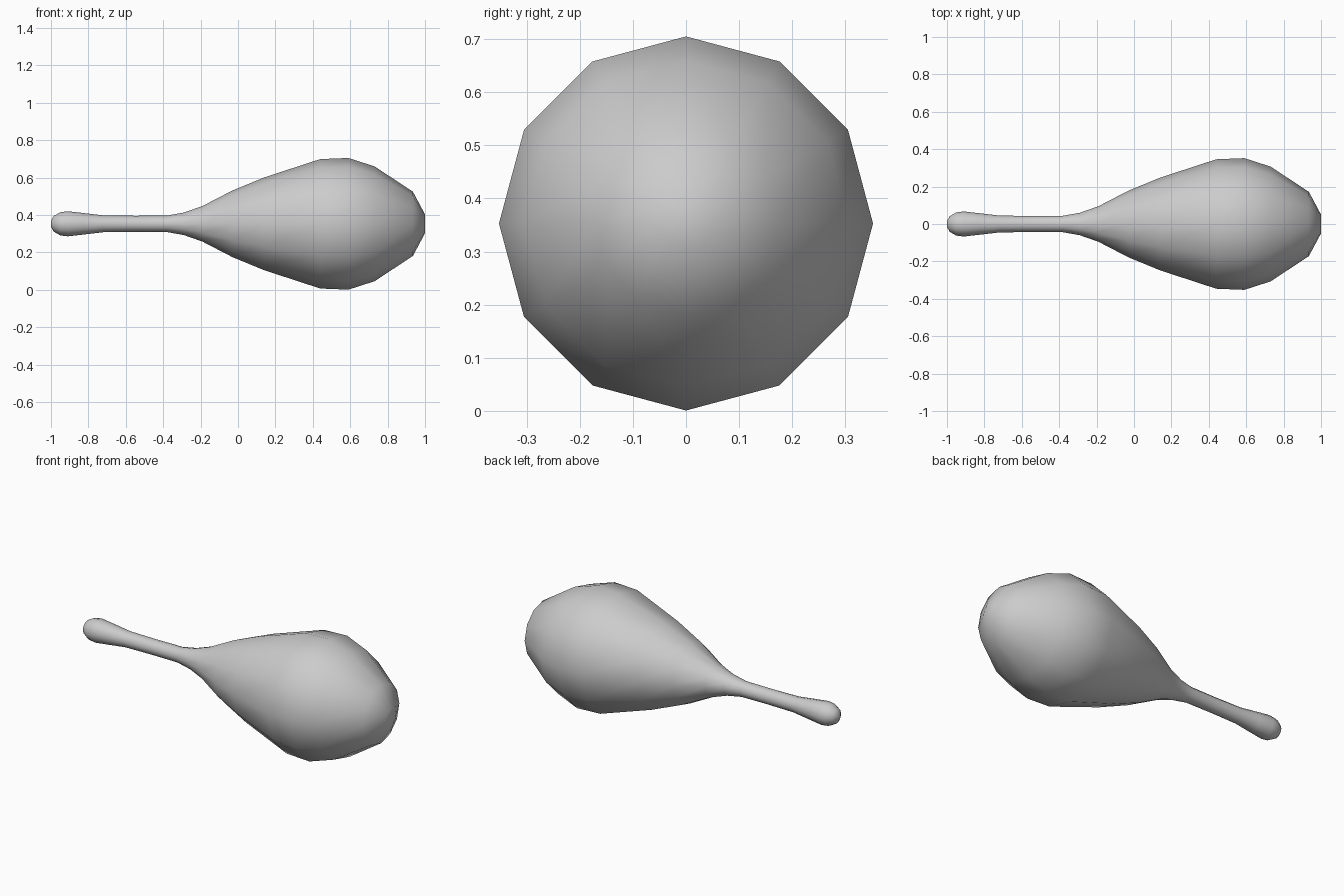
import bpy, bmesh
from math import sin, cos, pi

if "Cube" in bpy.data.objects:
    bpy.data.objects.remove(bpy.data.objects["Cube"])

SIDES = 12
AXIS_Z = 0.353

# Profile along x: (position, radius), handle knob to rounded head
profile = [(-1.0, 0.016), (-0.985, 0.042), (-0.95, 0.062), (-0.91, 0.067),
           (-0.83, 0.058), (-0.72, 0.045), (-0.55, 0.043), (-0.38, 0.044),
           (-0.29, 0.060), (-0.19, 0.095), (-0.03, 0.178), (0.14, 0.248),
           (0.44, 0.346), (0.59, 0.352), (0.73, 0.307), (0.935, 0.172),
           (1.0, 0.05)]

bm = bmesh.new()
rings = []
for x, r in profile:
    rings.append([bm.verts.new((x, r * sin(2 * pi * i / SIDES),
                                AXIS_Z + r * cos(2 * pi * i / SIDES)))
                  for i in range(SIDES)])

# Skin between neighbouring rings, then close both ends
for a, b in zip(rings, rings[1:]):
    for i in range(SIDES):
        j = (i + 1) % SIDES
        bm.faces.new((a[i], a[j], b[j], b[i]))
bm.faces.new(rings[0])
bm.faces.new(rings[-1])
bmesh.ops.recalc_face_normals(bm, faces=bm.faces)
for f in bm.faces:
    f.smooth = True

mesh = bpy.data.meshes.new("club_body")
bm.to_mesh(mesh)
bm.free()
bpy.context.collection.objects.link(bpy.data.objects.new("club_body", mesh))
